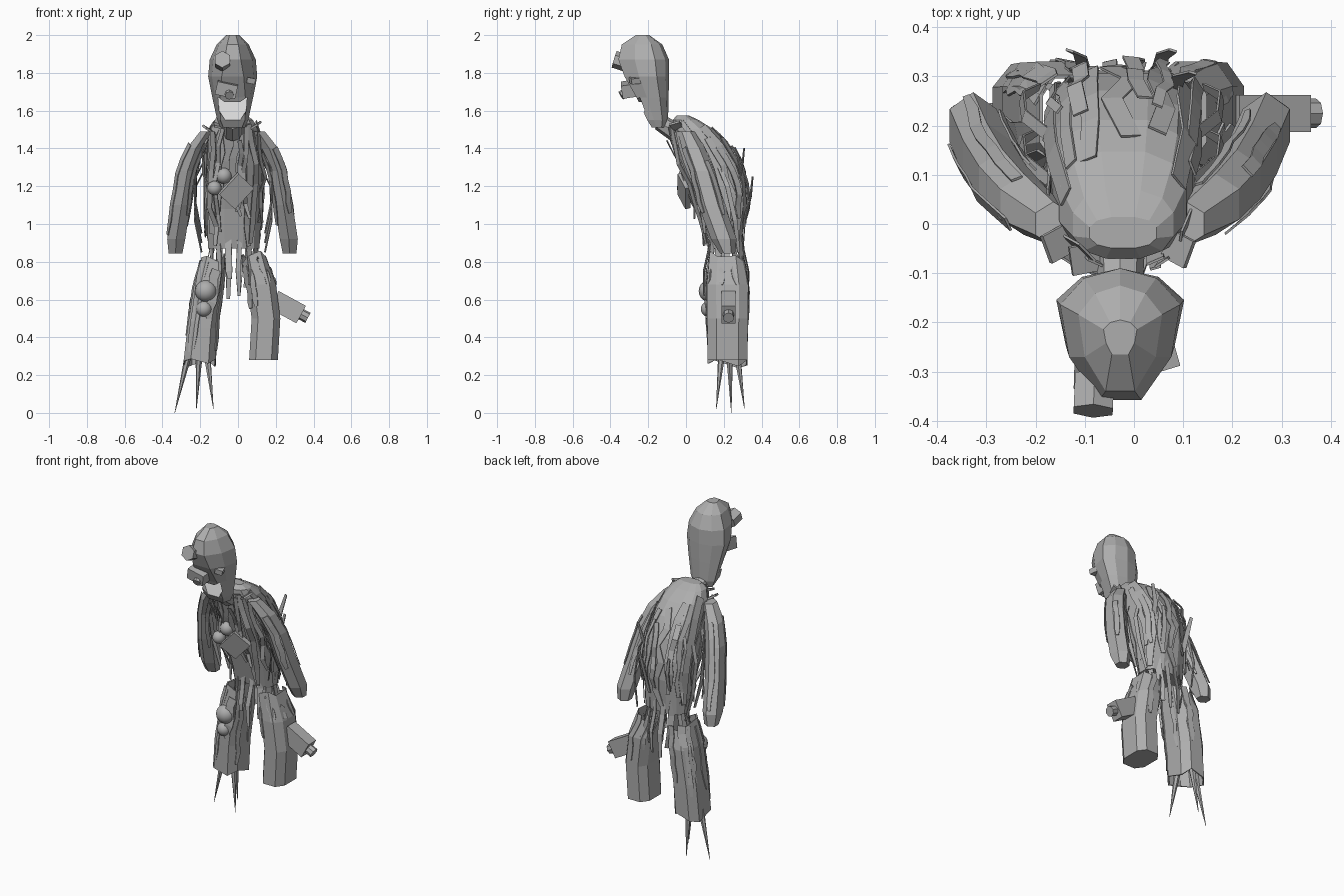
import bpy, bmesh, math, random
from mathutils import Vector, Matrix, Euler

if "Cube" in bpy.data.objects:
    bpy.data.objects.remove(bpy.data.objects["Cube"])

random.seed(7)


def material(name, v):
    m = bpy.data.materials.new(name)
    m.diffuse_color = (v, v, v, 1)
    m.use_nodes = True
    m.node_tree.nodes["Principled BSDF"].inputs["Base Color"].default_value = m.diffuse_color
    return m


GREY = material("grey cloth", 0.42)
PALE = material("pale mouth", 0.7)


def finish(name, bm, mat=GREY, smooth=False):
    bmesh.ops.recalc_face_normals(bm, faces=bm.faces[:])
    me = bpy.data.meshes.new(name)
    bm.to_mesh(me)
    bm.free()
    me.materials.append(mat)
    for p in me.polygons:
        p.use_smooth = smooth
    ob = bpy.data.objects.new(name, me)
    bpy.context.collection.objects.link(ob)
    return ob


def loft(name, rings, shape, caps=(True, True), ragged=(0, 0)):
    """Rings are (cx, cy, z, half_x, half_y); shape is a unit outline."""
    bm = bmesh.new()
    rows = []
    for k, (cx, cy, z, hx, hy) in enumerate(rings):
        out = shape(k) if callable(shape) else shape
        jag = ragged[0] if k == 0 else ragged[1] if k == len(rings) - 1 else 0
        rows.append([bm.verts.new((cx + u * hx, cy + v * hy, z + random.uniform(-jag, jag)))
                     for u, v in out])
    for a, b in zip(rows, rows[1:]):
        n = len(a)
        for i in range(n):
            bm.faces.new((a[i], a[(i + 1) % n], b[(i + 1) % n], b[i]))
    for cap, row in zip(caps, (rows[0], rows[-1])):
        if cap:
            bm.faces.new(row)
    return finish(name, bm)


def oval(n, turn=0.0, power=1.0):
    def soft(v):
        return math.copysign(abs(v) ** power, v)
    return [(soft(math.cos(turn + i * math.tau / n)), soft(math.sin(turn + i * math.tau / n)))
            for i in range(n)]


def block(name, loc, size, rot=(0, 0, 0)):
    bm = bmesh.new()
    m = Matrix.Translation(loc) @ Euler(rot).to_matrix().to_4x4() @ Matrix.Diagonal((*size, 1))
    bmesh.ops.create_cube(bm, size=1, matrix=m)
    return finish(name, bm)


def rod(name, a, b, r1, r2, n=8):
    a, b = Vector(a), Vector(b)
    bm = bmesh.new()
    m = Matrix.Translation((a + b) / 2) @ (b - a).to_track_quat('Z', 'Y').to_matrix().to_4x4()
    bmesh.ops.create_cone(bm, cap_ends=True, segments=n, radius1=r1, radius2=r2,
                          depth=(b - a).length, matrix=m)
    return finish(name, bm)


def ball(name, loc, r):
    bm = bmesh.new()
    bmesh.ops.create_uvsphere(bm, u_segments=16, v_segments=10, radius=r, matrix=Matrix.Translation(loc))
    return finish(name, bm, smooth=True)


def strip(name, pts, width, out):
    """Thin rag ribbon through pts, lying flat against direction out."""
    pts = [Vector(p) for p in pts]
    bm = bmesh.new()
    rows = []
    for i, p in enumerate(pts):
        t = pts[min(i + 1, len(pts) - 1)] - pts[max(i - 1, 0)]
        s = t.cross(Vector(out)).normalized() * width * (0.3 if i == len(pts) - 1 else 0.5)
        rows.append((bm.verts.new(p - s), bm.verts.new(p + s)))
    for a, b in zip(rows, rows[1:]):
        bm.faces.new((a[0], a[1], b[1], b[0]))
    finish(name, bm).modifiers.new("thickness", 'SOLIDIFY').thickness = 0.005


def on_loft(rings, ang, z, grow, power):
    """Point just outside a loft at an angle and height."""
    z = max(rings[0][2], min(rings[-1][2], z))
    u, v = oval(1, ang, power)[0]
    for a, b in zip(rings, rings[1:]):
        if z <= b[2]:
            t = (z - a[2]) / (b[2] - a[2])
            cx, cy, _, hx, hy = [p + (q - p) * t for p, q in zip(a, b)]
            return Vector((cx + u * (hx + grow), cy + v * (hy + grow), z))


def rags(name, rings, count, z_top, z_low, width, grow, start=0.0, sweep=math.tau, power=1.0):
    for i in range(count):
        ang = start + sweep * (i + random.uniform(0.2, 0.8)) / count
        top = z_top - random.uniform(0, 0.12)
        low = z_low + random.uniform(0, 0.2)
        pts = [on_loft(rings, ang + random.uniform(-0.1, 0.1), top + (low - top) * k / 6,
                       grow * random.uniform(0.4, 1.4), power) for k in range(7)]
        strip(name, pts, width * random.uniform(0.6, 1.3), (math.cos(ang), math.sin(ang), 0.1))


# Head: wide at the back, narrow brow, broad flat jaw
def head_shape(k):
    f = (0.75, 0.8, 0.62, 0.45, 0.35, 0.35, 0.5)[k]
    half = [(f, -1), (max(f, 0.85), -0.35), (1, 0.45), (0.6, 0.85)]
    return half + [(0, 1)] + [(-u, v) for u, v in reversed(half)]


HEAD = [(1.51, -.18, -.11, .065), (1.55, -.205, -.095, .082), (1.67, -.262, -.092, .108),
        (1.78, -.325, -.09, .13), (1.87, -.358, -.09, .122), (1.95, -.34, -.125, .085),
        (2.0, -.265, -.195, .034)]
head = loft("head", [(-.028, (f + b) / 2, z, w, (b - f) / 2) for z, f, b, w in HEAD], head_shape)
rod("neck", (-.028, -.05, 1.48), (-.028, -.14, 1.54), .05, .045)

# Mouth: hollow cut into the jaw with a pale sloping floor
OUTLINE = [(-.105, 1.67), (-.07, 1.645), (.01, 1.645), (.047, 1.67), (.043, 1.6), (.012, 1.55),
           (-.068, 1.55), (-.1, 1.6)]


def mouth_floor(z):
    return -.198 + (z - 1.55) * .3


bm = bmesh.new()
front = [bm.verts.new((x, -.4, z)) for x, z in OUTLINE]
back = [bm.verts.new((x, mouth_floor(z), z)) for x, z in OUTLINE]
bm.faces.new(front)
bm.faces.new(back)
for i in range(8):
    j = (i + 1) % 8
    bm.faces.new((front[i], front[j], back[j], back[i]))
cutter = finish("mouth_cutter", bm)
cutter.hide_render = True
cutter.hide_viewport = True
cutter.display_type = 'WIRE'
cut = head.modifiers.new("mouth hollow", 'BOOLEAN')
cut.operation = 'DIFFERENCE'
cut.object = cutter
bm = bmesh.new()
bm.faces.new([bm.verts.new((x, mouth_floor(z) - .006, z)) for x, z in OUTLINE])
finish("mouth", bm, PALE).modifiers.new("thickness", 'SOLIDIFY').thickness = .003

# Eyes and nose fittings
rod("left_eye", (-.08, -.31, 1.85), (-.083, -.38, 1.872), .046, .046, 6)
block("right_eye", (.063, -.27, 1.76), (.045, .05, .03), (.1, .2, .3))
block("nose_box", (-.06, -.295, 1.715), (.11, .09, .07), (.15, .22, 0))
rod("nose_tube", (-.05, -.31, 1.70), (-.045, -.345, 1.68), .024, .024)

# Torso: hunched shell
TORSO = [(z, f, b, w) for z, f, b, w in (
    (.87, .13, .295, .14), (1.08, .075, .315, .148), (1.2, .03, .31, .152), (1.33, -.02, .275, .15),
    (1.43, -.05, .215, .145), (1.5, -.07, .15, .132), (1.55, -.072, .07, .105), (1.575, -.05, .015, .07))]
TORSO = [(-.022, (f + b) / 2, z, w, (b - f) / 2) for z, f, b, w in TORSO]
P = .8
loft("torso", TORSO, oval(12, math.pi / 12, P))
rags("torso_rag", TORSO, 15, 1.56, .88, .045, .01, power=P)
rags("back_rag", TORSO, 5, 1.42, .95, .03, .025, 0.4, 2.4, P)
rags("chest_rag", TORSO, 7, 1.55, .88, .025, .035, 3.6, 2.2, P)

# Collar flaps and loose ends on the back
for x, y, z, r in ((-.155, -.04, 1.5, .5), (.09, -.05, 1.52, -.5), (-.1, -.07, 1.52, .2)):
    block("collar_flap", (x, y, z), (.06, .06, .012), (.3, r, r))
for x, z, dx in ((-.1, 1.25, -.03), (.05, 1.25, .03), (.08, 1.4, .04)):
    y = .0 if z < 1.3 else -.045
    strip("loose_rag", [(x, y + .315, z - .22), (x + dx * .3, y + .345, z - .1), (x + dx, y + .355, z)],
          .028, (.3, 1, 0))

# Thin strands between the torso and the arms
for s in (-1, 1):
    for k in range(3):
        y = .04 + .09 * k
        strip("side_strand", [(-.025 + s * x, y + d, z - .05 * k) for x, d, z in (
            (.15, -.04, 1.4), (.2, .0, 1.3), (.205, .04, 1.12), (.17, .06, .95))], .025, (s, .3, 0))

# Chest plate and balls
block("chest_plate", (-.01, -.01, 1.175), (.15, .03, .12), (.35, -.82, 0))
for x, y, z, r in ((-.125, -.01, 1.19, .038), (-.075, .0, 1.255, .042), (-.17, .125, .645, .058), (-.18, .12, .55, .042)):
    ball("ball", (x, y, z), r)

# Arms
ARM = [(.302, .22, .845, .042, .04), (.298, .2, .92, .055, .068), (.27, .135, 1.1, .056, .07),
       (.238, .085, 1.28, .056, .066), (.195, .04, 1.4, .055, .062), (.135, .0, 1.49, .042, .045)]
for name, s in (("left_arm", -1), ("right_arm", 1)):
    arm = [(-.029 + s * x, y, z, a, b) for x, y, z, a, b in ARM]
    loft(name, arm, oval(6, math.pi / 6))
    rags(name + "_rag", arm, 4, 1.45, .86, .026, .004)

# Legs: hollow cloth tubes with torn tops, left one torn below too
C = .55
LEG = [(C, -1), (1, -C), (1, C), (C, 1), (-C, 1), (-1, C), (-1, -C), (-C, -1)]
left = [(-.203, .22, .255, .085, .105), (-.188, .22, .45, .08, .108), (-.155, .22, .68, .078, .11),
        (-.13, .215, .82, .062, .088)]
right = [(.135, .22, .28, .076, .105), (.148, .22, .5, .076, .108), (.125, .22, .68, .076, .11),
         (.085, .215, .82, .062, .088)]
for name, leg, caps, rag in (("left_leg", left, (False, False), (.035, .04)),
                             ("right_leg", right, (True, False), (0, .04))):
    ob = loft(name, leg, LEG, caps, rag)
    if not caps[0]:
        ob.modifiers.new("thickness", 'SOLIDIFY').thickness = .008
    rags(name + "_rag", leg, 8, .86, .3 if leg is left else .5, .04, .005, power=.8)

# Hanging strips joining waist and legs
for i in range(14):
    a = math.tau * i / 14
    c, s = math.cos(a), math.sin(a)
    low = random.uniform(.52, .72)
    pts = [(-.022 + c * r, .215 + s * q, z) for r, q, z in (
        (.14, .085, .95), (.125, .095, .86), (.13 + random.uniform(-.04, .04), .12, .75),
        (.12 + random.uniform(-.04, .03), .12, low))]
    strip("waist_rag", pts, random.uniform(.025, .04), (c, s, 0))

# Spikes under the left leg
for a, b in (((-.165, .19, .32), (-.13, .16, .02)), ((-.205, .27, .32), (-.22, .31, .02)),
             ((-.26, .23, .32), (-.335, .24, .0))):
    rod("spike", a, b, .02, .001, 6)

# Device on the right leg
block("leg_device", (.262, .225, .56), (.165, .075, .105), (0, .5, 0))
rod("device_tip", (.32, .225, .53), (.37, .225, .503), .03, .03, 8)
